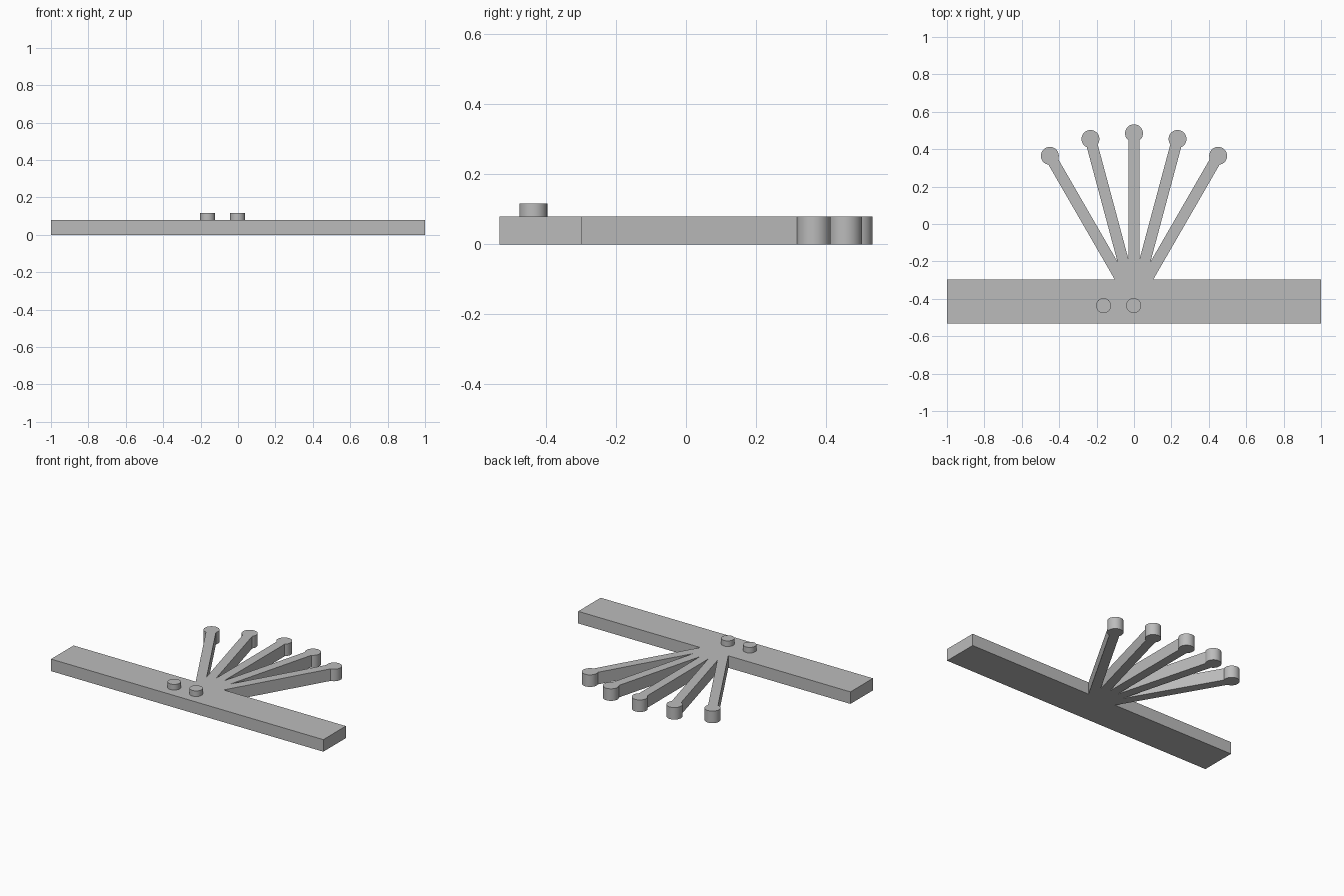
import bpy
import bmesh
from math import asin, cos, pi, radians, sin, tan
from mathutils import Vector

cube = bpy.data.objects.get("Cube")
if cube:
    bpy.data.objects.remove(cube, do_unlink=True)

FRONT, BACK, THICK = -0.533, -0.297, 0.08
PIVOT = Vector((0, (FRONT + BACK) / 2))
REACH, HALF_W, TIP_R = 0.9, 0.03, 0.048
STEP = radians(15)
ARC = 30

grey = bpy.data.materials.new("plain grey")
grey.use_nodes = True
colour = (0.5, 0.5, 0.5, 1)
grey.diffuse_color = colour
grey.node_tree.nodes["Principled BSDF"].inputs["Base Color"].default_value = colour


def direction(angle):
    """Unit vector turned clockwise from +y."""
    return Vector((sin(angle), cos(angle)))


def extrude_profile(name, points, z0, z1):
    bm = bmesh.new()
    base = bm.faces.new([bm.verts.new((p[0], p[1], z0)) for p in points])
    top = bmesh.ops.extrude_face_region(bm, geom=[base], use_keep_orig=True)["geom"]
    verts = [v for v in top if isinstance(v, bmesh.types.BMVert)]
    bmesh.ops.translate(bm, verts=verts, vec=(0, 0, z1 - z0))
    bmesh.ops.recalc_face_normals(bm, faces=bm.faces)
    mesh = bpy.data.meshes.new(name)
    bm.to_mesh(mesh)
    bm.free()
    mesh.materials.append(grey)
    obj = bpy.data.objects.new(name, mesh)
    bpy.context.collection.objects.link(obj)
    bpy.ops.object.select_all(action="DESELECT")
    obj.select_set(True)
    bpy.context.view_layer.objects.active = obj
    bpy.ops.object.shade_smooth_by_angle(angle=radians(30))
    return obj


# Bar and fan of five round-tipped arms share one outline
outer = 2 * STEP
root_x = (BACK - PIVOT.y) * tan(outer) + HALF_W / cos(outer)
outline = [(-1, FRONT), (1, FRONT), (1, BACK), (root_x, BACK)]
sweep = pi - asin(HALF_W / TIP_R)
for i in range(2, -3, -1):
    angle = i * STEP
    tip = PIVOT + direction(angle) * REACH
    for k in range(ARC + 1):
        turn = sweep * (1 - 2 * k / ARC)
        outline.append(tip + direction(angle + turn) * TIP_R)
    if i > -2:
        # notch where neighbouring arms meet
        outline.append(PIVOT + direction(angle - STEP / 2) * HALF_W / sin(STEP / 2))
outline += [(-root_x, BACK), (-1, BACK)]
extrude_profile("bar_with_fan", outline, 0, THICK)

# Two short round pegs on the bar
for name, x in (("right_peg", -0.163), ("centre_peg", -0.002)):
    centre = Vector((x, -0.436))
    circle = [centre + direction(-2 * pi * k / 48) * 0.04 for k in range(48)]
    extrude_profile(name, circle, THICK, 0.117)
